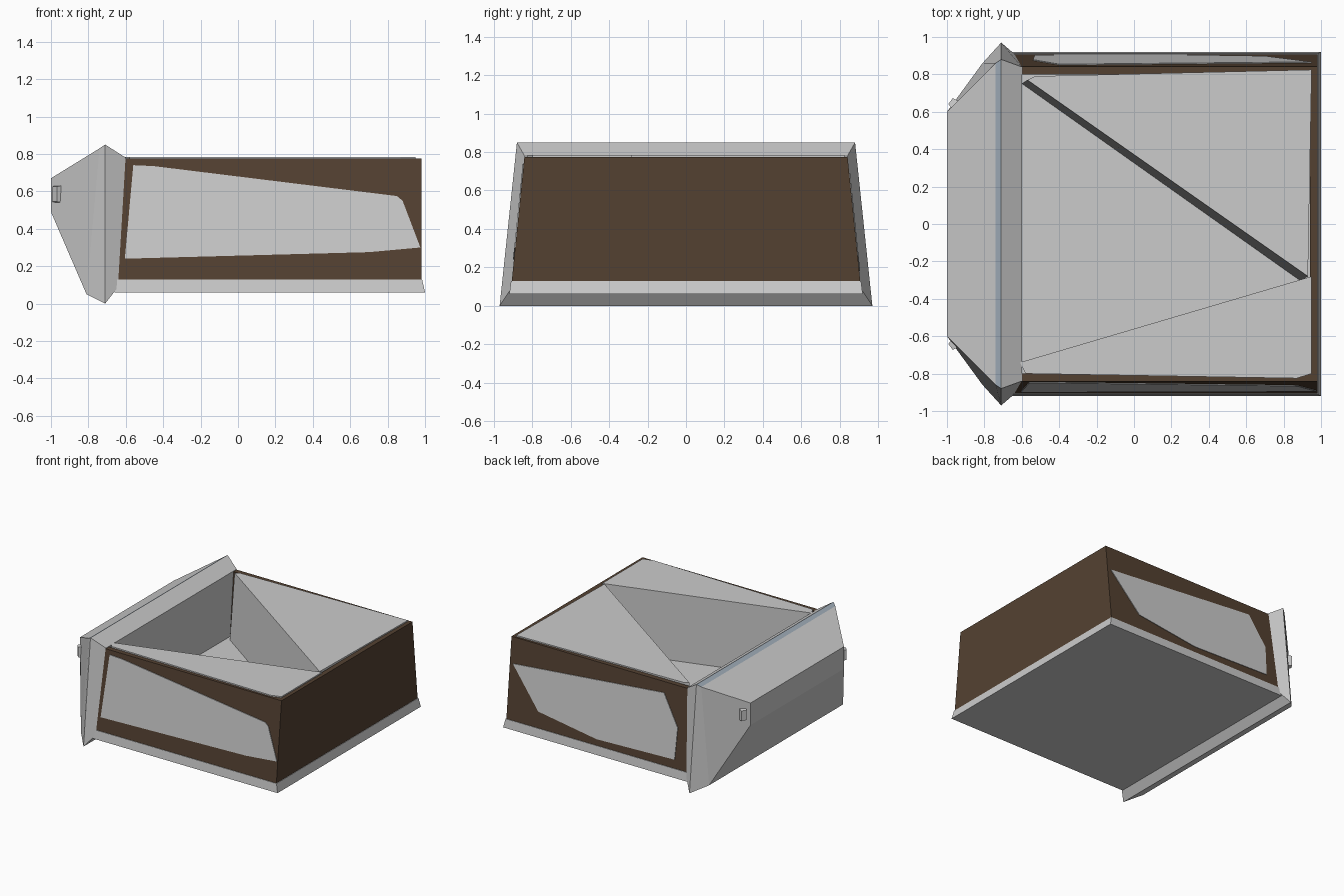
import bpy, bmesh
from mathutils import Vector

if "Cube" in bpy.data.objects:
    bpy.data.objects.remove(bpy.data.objects["Cube"])


def material(name, rgb):
    m = bpy.data.materials.new(name)
    m.diffuse_color = (*rgb, 1)
    m.use_nodes = True
    m.node_tree.nodes["Principled BSDF"].inputs["Base Color"].default_value = m.diffuse_color
    return m


GREY = material("pale grey", (0.60, 0.60, 0.60))
BROWN = material("dark brown", (0.088, 0.053, 0.031))
BLUE = material("blue grey", (0.36, 0.43, 0.50))


def loft(name, rings, mats):
    """Join matching rings of points into a closed solid."""
    bm = bmesh.new()
    loops = [[bm.verts.new(p) for p in r] for r in rings]
    n = len(loops[0])
    bm.faces.new(loops[0])
    bm.faces.new(loops[-1])
    for a, b in zip(loops, loops[1:]):
        for i in range(n):
            j = (i + 1) % n
            bm.faces.new((a[i], a[j], b[j], b[i]))
    bmesh.ops.recalc_face_normals(bm, faces=bm.faces)
    me = bpy.data.meshes.new(name)
    bm.to_mesh(me)
    bm.free()
    for m in mats:
        me.materials.append(m)
    ob = bpy.data.objects.new(name, me)
    bpy.context.collection.objects.link(ob)
    return ob


def rect(x0, x1, y, z):
    return [(x0, -y, z), (x1, -y, z), (x1, y, z), (x0, y, z)]


def panel_ring(bottom, top):
    """Bottom and top given as (x, half width, z)."""
    (bx, by, bz), (tx, ty, tz) = bottom, top
    return [(bx, -by, bz), (bx, by, bz), (tx, ty, tz), (tx, -ty, tz)]


def wall_y(z):
    return 0.92 - 0.102 * z


# Drawer front: faceted panel with a flared rim
front = loft("drawer_front", [
    panel_ring((-1.0, 0.60, 0.49), (-1.0, 0.60, 0.67)),
    panel_ring((-0.81, 0.86, 0.05), (-0.74, 0.86, 0.83)),
    panel_ring((-0.71, 0.97, 0.0), (-0.71, 0.88, 0.85)),
    panel_ring((-0.64, 0.91, 0.09), (-0.60, 0.84, 0.78)),
], [GREY, BLUE])
for p in front.data.polygons:            # narrow strip along the top of the rim
    if p.center.z > 0.8 and p.center.x < -0.7:
        p.material_index = 1

# Base tray
loft("base_tray", [rect(-0.66, 1.0, 0.92, 0.06),
                   rect(-0.66, 0.984, 0.911, 0.13)], [GREY])

# Inner floor
loft("inner_floor", [rect(-0.64, 0.95, 0.80, 0.20),
                     rect(-0.64, 0.95, 0.80, 0.24)], [GREY])

# Leaning side walls
for s, side in ((-1, "right"), (1, "left")):
    prof = [(wall_y(0.07), 0.07), (wall_y(0.775), 0.775), (0.80, 0.775), (0.80, 0.07)]
    loft(side + "_wall", [[(x, s * y, z) for y, z in prof] for x in (-0.65, 0.97)],
         [BROWN])

# Rear wall
prof = [(-wall_y(0.07), 0.07), (wall_y(0.07), 0.07),
        (wall_y(0.775), 0.775), (-wall_y(0.775), 0.775)]
loft("rear_wall", [[(x, y, z) for y, z in prof] for x in (0.94, 0.98)], [BROWN])

# Grey plates on the side walls
plates = {
    -1: [(-0.56, 0.74), (-0.45, 0.735), (0.85, 0.575), (0.88, 0.55),
         (0.975, 0.30), (0.70, 0.275), (-0.605, 0.24)],
    1: [(0.95, 0.57), (0.70, 0.26), (0.17, 0.18), (-0.53, 0.20),
        (-0.54, 0.45), (-0.40, 0.69)],
}
for s, pts in plates.items():
    loft("side_plate", [[(x, s * (wall_y(z) + d), z) for x, z in pts]
                        for d in (-0.003, 0.005)], [GREY])

# Corner blocks either side of the triangular opening
blocks = {
    "left_block": ([(-0.57, 0.77), (-0.53, 0.79), (0.95, 0.825), (0.93, -0.28)],
                   [(-0.60, 0.75), (-0.53, 0.79), (0.95, 0.825), (0.89, -0.305)]),
    "right_block": ([(-0.61, -0.74), (0.95, -0.28), (0.95, -0.80), (0.87, -0.825),
                     (-0.58, -0.80)],) * 2,
}
for name, (top, bottom) in blocks.items():
    loft(name, [[(x, y, 0.22) for x, y in bottom],
                [(x, y, 0.785) for x, y in top]], [GREY])

# Small catches on the slanted ends of the front
for s in (-1, 1):
    along = Vector((0.28, s * 0.37, 0)).normalized()
    out = Vector((-along.y * s, along.x * s, 0)) * 1.0
    if out.y * s < 0:
        out = -out
        out.x = -abs(out.x)
    c = Vector((-0.965, s * 0.645, 0.585))
    loft("catch", [[c + along * a * w + out * d + Vector((0, 0, b * h))
                    for a, b in ((-1, -1), (1, -1), (1, 1), (-1, 1))]
                   for d, w, h in ((-0.03, 0.03, 0.05), (0.02, 0.02, 0.04))], [GREY])
